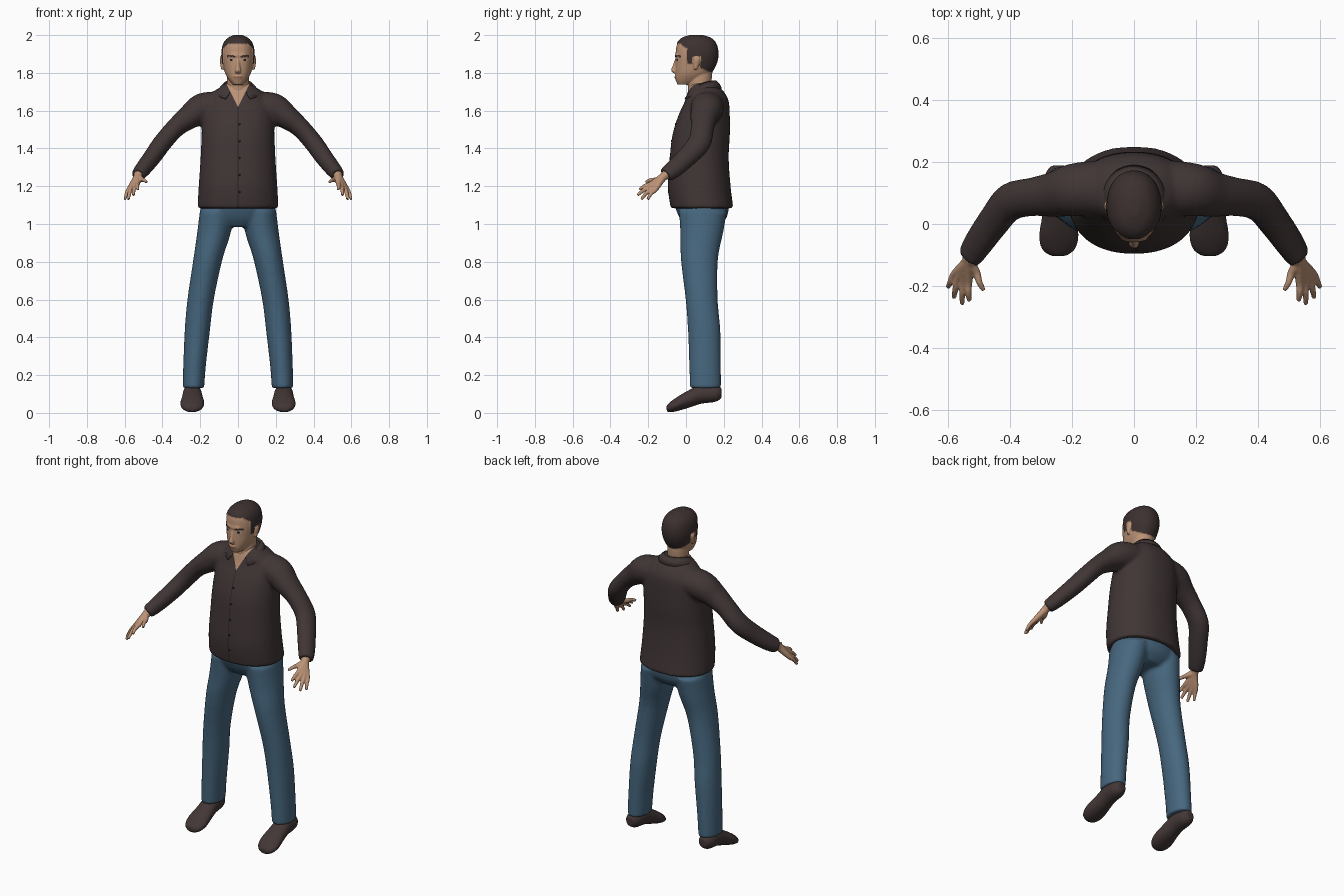
import bpy, bmesh, math
from mathutils import Vector
from mathutils.bvhtree import BVHTree

if "Cube" in bpy.data.objects:
    bpy.data.objects.remove(bpy.data.objects["Cube"], do_unlink=True)

X, Y, Z = Vector((1, 0, 0)), Vector((0, 1, 0)), Vector((0, 0, 1))


def material(name, *rgb):
    m = bpy.data.materials.new(name)
    m.use_nodes = True
    m.diffuse_color = (*rgb, 1)
    m.node_tree.nodes["Principled BSDF"].inputs["Base Color"].default_value = (*rgb, 1)
    return m


SHIRT = material("shirt_brown", 0.052, 0.036, 0.036)
SEAM = material("seam_dark", 0.022, 0.015, 0.015)
HAIR = material("hair_brown", 0.045, 0.030, 0.029)
SHOE = material("shoe_brown", 0.056, 0.038, 0.037)
DENIM = material("denim_blue", 0.062, 0.135, 0.21)
SKIN = material("skin", 0.50, 0.29, 0.18)
LIPS = material("lip_tone", 0.30, 0.13, 0.09)
WHITE = material("eye_white", 0.45, 0.38, 0.33)
DARK = material("eye_dark", 0.02, 0.014, 0.012)


def spline(rings, steps=4):
    """Smoothly interpolate rings of (x, y, z, radius_u, radius_v)."""
    out = []
    for i in range(len(rings) - 1):
        a, b = rings[max(i - 1, 0)], rings[i]
        c, d = rings[i + 1], rings[min(i + 2, len(rings) - 1)]
        for s in range(steps):
            t = s / steps
            out.append([0.5 * (2 * q + (r - p) * t + (2 * p - 5 * q + 4 * r - w) * t * t
                               + (3 * q - p - 3 * r + w) * t ** 3)
                        for p, q, r, w in zip(a, b, c, d)])
    return out + [list(rings[-1])]


def tube(bm, rings, axis=None, side=1, ref=Y, boxy=1.0, n=28):
    """Capped loft; side=-1 mirrors it across x."""
    rings = spline(rings)
    centres = [Vector(r[:3]) for r in rings]
    loops = []
    for i, r in enumerate(rings):
        t = axis or (centres[min(i + 1, len(rings) - 1)] - centres[max(i - 1, 0)]).normalized()
        u = ref.cross(t).normalized()
        v = t.cross(u)
        loop = []
        for k in range(n):
            c, s = math.cos(math.tau * k / n), math.sin(math.tau * k / n)
            c, s = (math.copysign(abs(w) ** boxy, w) for w in (c, s))
            p = centres[i] + u * max(r[3], 0.002) * c + v * max(r[4], 0.002) * s
            loop.append(bm.verts.new((p.x * side, p.y, p.z)))
        loops.append(loop)
    for a, b in zip(loops, loops[1:]):
        for k in range(n):
            bm.faces.new((a[k], a[(k + 1) % n], b[(k + 1) % n], b[k]))
    bm.faces.new(loops[0])
    bm.faces.new(loops[-1])


def stack(bm, levels, x=0, **kw):
    """Upright loft from (z, y, half_width, half_depth) levels."""
    tube(bm, [(x, y, z, rx, ry) for z, y, rx, ry in levels], axis=Z, **kw)


def add_object(name, bm, mats):
    bmesh.ops.recalc_face_normals(bm, faces=bm.faces)
    me = bpy.data.meshes.new(name)
    bm.to_mesh(me)
    bm.free()
    ob = bpy.data.objects.new(name, me)
    bpy.context.collection.objects.link(ob)
    for m in mats:
        me.materials.append(m)
    me.polygons.foreach_set("use_smooth", [True] * len(me.polygons))
    return ob


def fuse(name, bm, mats, voxel, smooth):
    """Blend overlapping lofts into one continuous smooth skin."""
    ob = add_object(name, bm, [])
    rm = ob.modifiers.new("fuse", "REMESH")
    rm.mode, rm.voxel_size = "VOXEL", voxel
    sm = ob.modifiers.new("relax", "SMOOTH")
    sm.factor, sm.iterations = 0.5, smooth
    dg = bpy.context.evaluated_depsgraph_get()
    me = bpy.data.meshes.new_from_object(ob.evaluated_get(dg))
    ob.modifiers.clear()
    ob.data = me
    me.materials.clear()
    for m in mats:
        me.materials.append(m)
    me.polygons.foreach_set("use_smooth", [True] * len(me.polygons))
    return ob


# Shirt: torso and sleeves
bm = bmesh.new()
stack(bm, [(1.083, .085, .215, .166), (1.2, .07, .208, .166), (1.35, .07, .198, .156),
           (1.47, .08, .193, .152), (1.57, .095, .188, .137), (1.65, .11, .168, .116),
           (1.70, .105, .13, .096), (1.73, .095, .085, .076), (1.745, .09, .07, .068)],
      boxy=.9, n=48)
ARM = [(.10, .115, 1.625, .077, .09), (.19, .11, 1.61, .082, .086), (.26, .095, 1.565, .065, .073),
       (.33, .087, 1.51, .052, .062), (.40, .07, 1.43, .05, .062), (.45, .01, 1.36, .048, .056),
       (.50, -.06, 1.295, .043, .051), (.53, -.107, 1.26, .037, .043)]
for s in (1, -1):
    tube(bm, ARM, side=s)
shirt = fuse("shirt", bm, [SHIRT, SKIN, SEAM], .009, 8)

# Open neckline and front placket cut into the shirt
bm = bmesh.new()
bm.from_mesh(shirt.data)
for co, no in (((0, 0, 1.62), (2, 0, -1)), ((0, 0, 1.62), (-2, 0, -1)),
               ((.002, 0, 0), X), ((-.002, 0, 0), X)):
    bmesh.ops.bisect_plane(bm, geom=bm.verts[:] + bm.edges[:] + bm.faces[:],
                           plane_co=co, plane_no=no, dist=1e-5)
bm.normal_update()
for f in bm.faces:
    c = f.calc_center_median()
    if c.y < .07 and c.z > 1.62 + 2 * abs(c.x):
        f.material_index = 1
    elif abs(c.x) < .002 and f.normal.y < -.3 and c.z < 1.62:
        f.material_index = 2
tree = BVHTree.FromBMesh(bm)
bm.to_mesh(shirt.data)
bm.free()

# Buttons
bm = bmesh.new()
for i in range(5):
    hit = tree.ray_cast(Vector((.008, -1, 1.53 - .09 * i)), Y)[0]
    if hit:
        tube(bm, [(*(hit - Y * .002), .005, .005), (*(hit + Y * .002), .005, .005)],
             axis=Y, ref=Z, n=10)
add_object("buttons", bm, [SEAM])

# Collar: folded band that drops into two points at the front
bm = bmesh.new()
rows = []
for i in range(33):
    a = math.radians(-152 + 304 * i / 32)
    f = ((1 - math.cos(a)) / 2) ** 2
    sa, ca = math.sin(a), math.cos(a)
    rows.append([bm.verts.new(p) for p in (
        (.066 * sa, .085 + .068 * ca, 1.735 - .05 * f),
        (.072 * sa, .085 + .076 * ca, 1.76 - .055 * f),
        ((.09 + .012 * f) * sa, .088 + .09 * ca, 1.742 - .06 * f),
        ((.103 + .04 * f) * sa, .09 + (.1 + .012 * f) * ca, 1.718 - .062 * f))])
for a, b in zip(rows, rows[1:]):
    for k in range(3):
        bm.faces.new((a[k], b[k], b[k + 1], a[k + 1]))
collar = add_object("collar", bm, [SHIRT])
collar.modifiers.new("thickness", "SOLIDIFY").thickness = .005

# Trousers: hips and legs
bm = bmesh.new()
stack(bm, [(1.14, .08, .19, .14), (1.09, .085, .197, .142), (1.03, .09, .195, .123),
           (.985, .085, .12, .085)], n=40)
LEG = [(.11, .09, 1.07, .092, .128), (.128, .083, .95, .089, .113), (.16, .071, .81, .077, .098),
       (.198, .083, .6, .07, .085), (.215, .096, .44, .067, .086), (.23, .101, .25, .06, .084),
       (.236, .103, .132, .057, .083)]
for s in (1, -1):
    tube(bm, LEG, axis=Z, side=s)
fuse("trousers", bm, [DENIM], .009, 7)

# Shoes, hands
SHOE_RINGS = [(.243, .188, .105, .025, .028), (.243, .155, .102, .044, .044), (.242, .08, .1, .05, .052),
              (.241, .02, .076, .056, .047), (.242, -.04, .05, .064, .039),
              (.243, -.082, .031, .053, .028), (.243, -.103, .024, .025, .016)]
FINGERS = {  # knuckle, tip
    "index": ((.533, -.185, 1.212), (.53, -.247, 1.182)),
    "middle": ((.548, -.183, 1.200), (.553, -.257, 1.152)),
    "ring": ((.564, -.175, 1.190), (.580, -.237, 1.131)),
    "little": ((.576, -.16, 1.185), (.599, -.203, 1.130)),
    "thumb": ((.508, -.155, 1.235), (.484, -.213, 1.222))}
for s, label in ((1, "left"), (-1, "right")):
    bm = bmesh.new()
    tube(bm, SHOE_RINGS, axis=-Y, ref=Z, side=s)
    fuse(label + "_shoe", bm, [SHOE], .007, 3)
    bm = bmesh.new()
    for knuckle, tip in FINGERS.values():
        k, t = Vector(knuckle), Vector(tip)
        mid = k.lerp(t, .5) + Vector((.002, -.003, .004))
        tube(bm, [(.515, -.08, 1.28, .026, .026), (.531, -.12, 1.25, .022, .022),
                  (*k, .0135, .0135), (*mid, .0105, .0105), (*t, .0075, .0075)], side=s, n=14)
    fuse(label + "_hand", bm, [SKIN], .004, 3)

# Head: skull, neck, nose, lips, brow and ears
bm = bmesh.new()
stack(bm, [(1.64, .08, .06, .06), (1.72, .072, .058, .062), (1.78, .075, .058, .062),
           (1.84, .075, .055, .06)])
stack(bm, [(1.738, -.005, .028, .04), (1.765, .018, .05, .073), (1.80, .038, .069, .094),
           (1.85, .052, .08, .108), (1.90, .057, .085, .112), (1.95, .056, .077, .104),
           (1.982, .055, .053, .077), (1.998, .055, .018, .03)], boxy=.92, n=40)
stack(bm, [(1.875, -.049, .008, .008), (1.84, -.058, .01, .012), (1.812, -.064, .016, .015),
           (1.797, -.055, .013, .01)])
stack(bm, [(1.788, -.049, .014, .008), (1.777, -.051, .022, .010), (1.764, -.047, .016, .009)])
stack(bm, [(1.905, -.043, .04, .012), (1.89, -.045, .045, .014), (1.882, -.042, .04, .012)])
for s in (1, -1):
    stack(bm, [(1.818, .05, .006, .008), (1.845, .055, .010, .015), (1.87, .058, .013, .019),
               (1.886, .056, .008, .012)], x=.084, side=s, n=16)
head = fuse("head", bm, [SKIN, HAIR, LIPS, WHITE, DARK], .004, 4)


def head_colour(c):
    x, y, z = abs(c.x), c.y, c.z
    ear = x > .083 and .03 < y < .08 and z < 1.888
    if y < .008:
        line = 1.953 - .9 * max(0, x - .05)
    elif y < .035:
        line = 1.85
    elif y < .075:
        line = 1.885
    else:
        line = 1.83 - .45 * (y - .075)
    if z > line and not ear:
        return 1
    if y > 0:
        return 0
    if ((x - .036) / .017) ** 2 + ((z - 1.868) / .0075) ** 2 < 1:
        return 4 if abs(x - .036) < .007 or z > 1.872 else 3
    if .014 < x < .06 and abs(z - 1.89 + .15 * abs(x - .04)) < .0045:
        return 1
    return 2 if x < .023 and abs(z - 1.777) < .005 else 0


for p in head.data.polygons:
    p.material_index = head_colour(p.center)

# Raise the hair slightly above the skin
raised = {i for p in head.data.polygons if p.material_index == 1 and (p.center.z > 1.93 or p.center.y > 0)
          for i in p.vertices}
offsets = {i: head.data.vertices[i].normal * .0035 for i in raised}
for i, d in offsets.items():
    head.data.vertices[i].co += d
